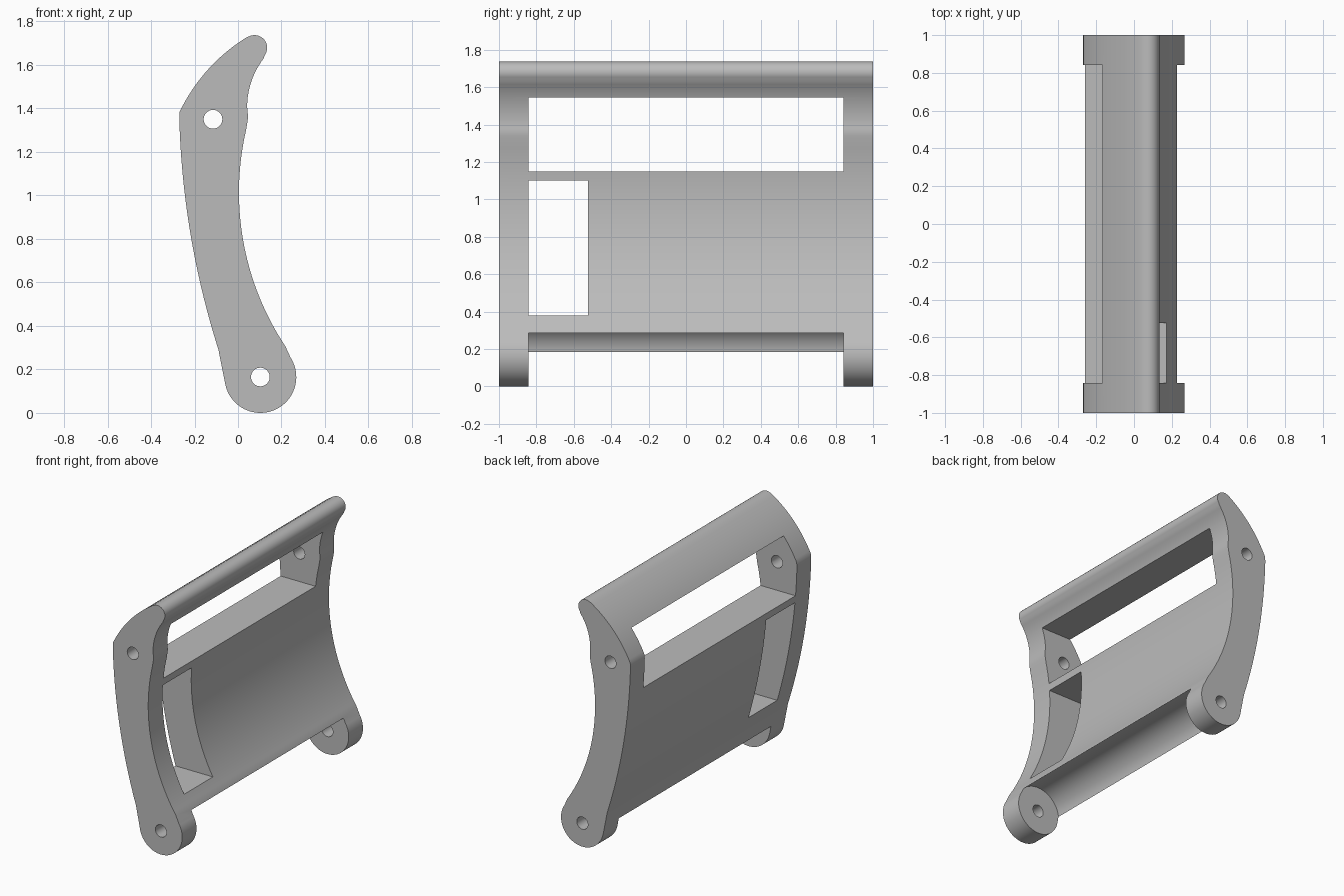
import bpy, bmesh, math
from mathutils import Vector

if "Cube" in bpy.data.objects:
    bpy.data.objects.remove(bpy.data.objects["Cube"], do_unlink=True)

grey = bpy.data.materials.new("plain grey")
grey.use_nodes = True
COLOUR = (0.5, 0.5, 0.5, 1)
grey.diffuse_color = COLOUR
grey.node_tree.nodes["Principled BSDF"].inputs["Base Color"].default_value = COLOUR

HALF = 1.0      # half length of the body
INNER = 0.842   # inner faces of the end cheeks
PIVOT = (0.103, 0.165)
PIN = (-0.115, 1.35)


def swing(centre, r, a0, a1, n):
    """Points on a circle between two angles in degrees."""
    angles = [math.radians(a0 + (a1 - a0) * i / n) for i in range(n + 1)]
    return [(centre[0] + r * math.cos(a), centre[1] + r * math.sin(a)) for a in angles]


def bow(a, b, bulge, n):
    """Shallow arc from a to b, bulging to the left of travel."""
    a, b = Vector(a), Vector(b)
    d = b - a
    side = Vector((-d.y, d.x)).normalized()
    r = (d.length ** 2 / 4 + bulge ** 2) / (2 * abs(bulge))
    half = math.asin(d.length / 2 / r)
    pts = []
    for i in range(n + 1):
        t = half * (2 * i / n - 1)
        h = r * (math.cos(t) - math.cos(half)) * math.copysign(1, bulge)
        p = (a + b) / 2 + d.normalized() * r * math.sin(t) + side * h
        pts.append((p.x, p.y))
    return pts


def prism(name, outline, y0, y1):
    """Extrude an x-z outline along y."""
    bm = bmesh.new()
    face = bm.faces.new([bm.verts.new((x, y0, z)) for x, z in outline])
    new = bmesh.ops.extrude_face_region(bm, geom=[face])["geom"]
    bmesh.ops.translate(bm, vec=(0, y1 - y0, 0),
                        verts=[v for v in new if isinstance(v, bmesh.types.BMVert)])
    bmesh.ops.recalc_face_normals(bm, faces=bm.faces)
    mesh = bpy.data.meshes.new(name)
    bm.to_mesh(mesh)
    bm.free()
    obj = bpy.data.objects.new(name, mesh)
    bpy.context.collection.objects.link(obj)
    mesh.materials.append(grey)
    return obj


def block(name, z0, z1, y0, y1):
    return prism(name, [(-0.5, z0), (0.5, z0), (0.5, z1), (-0.5, z1)], y0, y1)


# Side profile, clockwise from the rear corner
outline = bow((-0.268, 1.385), (0.04, 1.727), 0.033, 20)
outline += swing((0.076, 1.679), 0.058, 115, -35, 16)
outline += bow((0.118, 1.63), (0.042, 1.415), -0.018, 12)
outline += bow((0.043, 1.39), (0.042, 1.33), 0.003, 5)
outline += bow((0.037, 1.3), (0.218, 0.306), -0.104, 40)
outline += swing(PIVOT, 0.165, 33, -167, 40)
outline += bow((-0.09, 0.291), (-0.27, 1.355), 0.038, 36)
body = prism("curved_frame", outline, -HALF, HALF)

# Openings, pivot clearance and pin holes
cutters = [
    block("handle_slot", 1.15, 1.545, -INNER, INNER),
    block("side_window", 0.38, 1.10, -INNER, -0.524),
    prism("pivot_clearance", swing(PIVOT, 0.173, 0, 354.375, 63), -INNER, INNER),
]
for name, centre in (("upper_pin_hole", PIN), ("lower_pin_hole", PIVOT)):
    cutters.append(prism(name, swing(centre, 0.043, 0, 348.75, 31), -1.2, 1.2))

for cutter in cutters:
    cutter.hide_render = True
    cut = body.modifiers.new(cutter.name, "BOOLEAN")
    cut.operation = "DIFFERENCE"
    cut.solver = "EXACT"
    cut.object = cutter

# Bake the cuts, then drop the helpers
graph = bpy.context.evaluated_depsgraph_get()
baked = bpy.data.meshes.new_from_object(body.evaluated_get(graph))
body.modifiers.clear()
body.data = baked
for cutter in cutters:
    bpy.data.objects.remove(cutter, do_unlink=True)

bpy.ops.object.select_all(action="DESELECT")
body.select_set(True)
bpy.context.view_layer.objects.active = body
bpy.ops.object.shade_smooth_by_angle(angle=math.radians(25))
